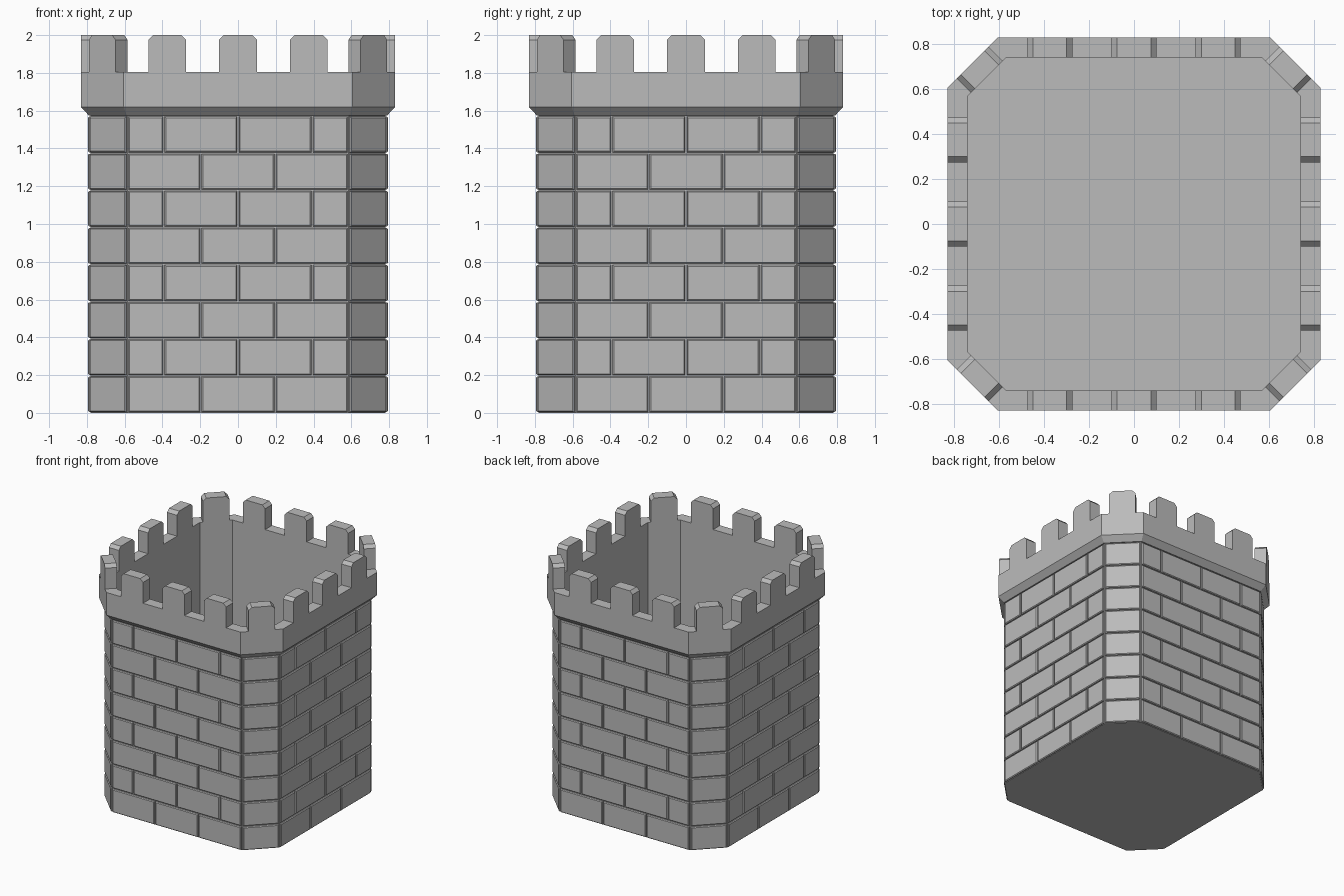
import bpy, bmesh, math
from mathutils import Matrix, Vector

cube = bpy.data.objects.get("Cube")
if cube:
    bpy.data.objects.remove(cube, do_unlink=True)

stone = bpy.data.materials.new("grey stone")
stone.use_nodes = True
COLOUR = (0.5, 0.5, 0.5, 1)
stone.diffuse_color = COLOUR
stone.node_tree.nodes["Principled BSDF"].inputs["Base Color"].default_value = COLOUR

SLOPE = math.tan(math.pi / 8)
ROOT = math.sqrt(2)


def corner(r, ref=0.83, at=0.605):
    """Half length of a straight side when the octagon is offset to distance r."""
    return at - (ref - r) * SLOPE


def octagon(bm, r, z):
    c = corner(r)
    pts = [(c, -r), (r, -c), (r, c), (c, r), (-c, r), (-r, c), (-r, -c), (-c, -r)]
    return [bm.verts.new((x, y, z)) for x, y in pts]


def finish(bm, name):
    bmesh.ops.recalc_face_normals(bm, faces=bm.faces)
    mesh = bpy.data.meshes.new(name)
    bm.to_mesh(mesh)
    bm.free()
    mesh.materials.append(stone)
    obj = bpy.data.objects.new(name, mesh)
    bpy.context.scene.collection.objects.link(obj)
    return obj


def bridge(bm, a, b):
    n = len(a)
    for i in range(n):
        bm.faces.new((a[i], a[(i + 1) % n], b[(i + 1) % n], b[i]))


def side_frame(k, r):
    """Local axes u (along side), v (up), w (outwards) for octagon side k."""
    turn = Matrix.Rotation(k * math.pi / 4, 4, "Z")
    c = corner(r)
    dist = r if k % 2 == 0 else (r + c) / ROOT
    axes = Matrix(((1, 0, 0, 0), (0, 0, -1, -dist), (0, 1, 0, 0), (0, 0, 0, 1)))
    return turn @ axes


# Hollow tower body: mortar wall, flared parapet, inner wall and floor
bm = bmesh.new()
profile = [(0.78, 0), (0.78, 1.575), (0.79, 1.575), (0.832, 1.62),
           (0.832, 1.805), (0.742, 1.805), (0.742, 0.03)]
rings = [octagon(bm, r, z) for r, z in profile]
for low, high in zip(rings, rings[1:]):
    bridge(bm, low, high)
bm.faces.new(rings[0])
bm.faces.new(rings[-1])
finish(bm, "tower_body")

# Bricks: shallow blocks with bevelled edges, laid in running bond
ROWS, PITCH, GAP, BEVEL, DEPTH = 8, 0.1965, 0.004, 0.006, 0.014
bm = bmesh.new()


def brick(frame, u0, u1, z0, z1):
    loops = []
    for inset, w in ((0, -0.002), (0, DEPTH - BEVEL), (BEVEL, DEPTH)):
        a, b, lo, hi = u0 + inset, u1 - inset, z0 + inset, z1 - inset
        loops.append([bm.verts.new(frame @ Vector((u, v, w)))
                      for u, v in ((a, lo), (b, lo), (b, hi), (a, hi))])
    bridge(bm, loops[0], loops[1])
    bridge(bm, loops[1], loops[2])
    bm.faces.new(loops[2])


half = corner(0.78)
for k in range(8):
    frame = side_frame(k, 0.78)
    for row in range(ROWS):
        z0, z1 = row * PITCH + GAP, (row + 1) * PITCH - GAP
        if k % 2:
            end = (0.78 - half) / ROOT
            joints = [-end, end]
        elif row % 2 == 0:
            joints = [-half, -0.196, 0.196, half]
        else:
            joints = [-half, -0.392, 0, 0.392, half]
        for a, b in zip(joints, joints[1:]):
            brick(frame, a + GAP, b - GAP, z0, z1)
finish(bm, "bricks")

# Merlons: three on each straight side, one on each cut corner
bm = bmesh.new()
W, CUT, BASE, TOP, THICK = 0.1, 0.025, 1.8, 2.0, 0.09
outline = [(-W, BASE), (W, BASE), (W, TOP - CUT), (W - CUT, TOP),
           (CUT - W, TOP), (-W, TOP - CUT)]
for k in range(8):
    frame = side_frame(k, 0.832)
    for centre in ((0,) if k % 2 else (-0.375, 0, 0.375)):
        outer, inner = [[bm.verts.new(frame @ Vector((centre + u, v, w)))
                         for u, v in outline] for w in (0, -THICK)]
        bridge(bm, outer, inner)
        bm.faces.new(outer)
        bm.faces.new(inner)
finish(bm, "merlons")
